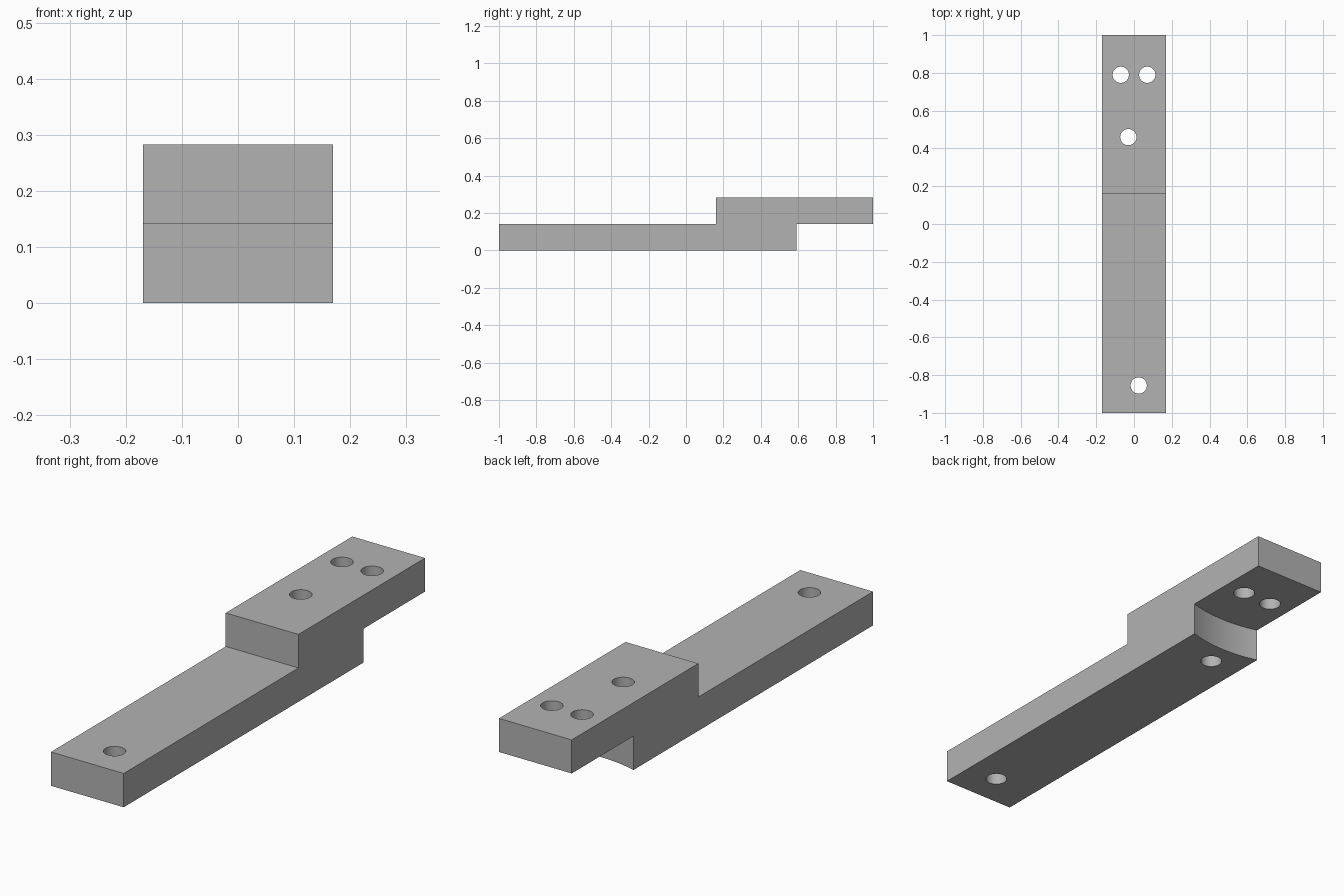
import bpy
import bmesh
import math

cube = bpy.data.objects.get("Cube")
if cube:
    bpy.data.objects.remove(cube, do_unlink=True)

HALF_W, STEP, TOP = 0.169, 0.142, 0.283
LOWER_END, UPPER_START = 0.59, 0.16
ARC_RADIUS = 0.6
HOLE_RADIUS = 0.043
HOLES = [(-0.07, 0.79), (0.07, 0.79), (-0.03, 0.46), (0.025, -0.855)]

grey = bpy.data.materials.new("plain grey")
grey.use_nodes = True
colour = (0.45, 0.45, 0.45, 1)
grey.diffuse_color = colour
grey.node_tree.nodes["Principled BSDF"].inputs["Base Color"].default_value = colour


def slab(name, outline, z0, z1):
    """Extrude a plan outline from z0 up to z1."""
    bm = bmesh.new()
    face = bm.faces.new([bm.verts.new((x, y, z0)) for x, y in outline])
    grown = bmesh.ops.extrude_face_region(bm, geom=[face])["geom"]
    verts = [v for v in grown if isinstance(v, bmesh.types.BMVert)]
    bmesh.ops.translate(bm, verts=verts, vec=(0, 0, z1 - z0))
    bmesh.ops.recalc_face_normals(bm, faces=bm.faces)
    mesh = bpy.data.meshes.new(name)
    bm.to_mesh(mesh)
    bm.free()
    mesh.materials.append(grey)
    obj = bpy.data.objects.new(name, mesh)
    bpy.context.collection.objects.link(obj)
    return obj


def combine(target, other, operation):
    """Apply an exact boolean and discard the second solid."""
    mod = target.modifiers.new(operation, "BOOLEAN")
    mod.operation, mod.solver, mod.object = operation, "EXACT", other
    bpy.context.view_layer.objects.active = target
    bpy.ops.object.modifier_apply(modifier=mod.name)
    bpy.data.objects.remove(other, do_unlink=True)


# Lower bar, with a shallow concave arc across its back end
half_angle = math.asin(HALF_W / ARC_RADIUS)
centre_y = LOWER_END + ARC_RADIUS * math.cos(half_angle)
steps = 24
angles = [half_angle * (1 - 2 * i / steps) for i in range(steps + 1)]
arc = [(ARC_RADIUS * math.sin(a), centre_y - ARC_RADIUS * math.cos(a)) for a in angles]
bracket = slab("stepped_bar", [(-HALF_W, -1), (HALF_W, -1)] + arc, 0, STEP)

# Upper bar, overlapping the back of the lower one
upper = slab("upper_bar", [(-HALF_W, UPPER_START), (HALF_W, UPPER_START),
                           (HALF_W, 1), (-HALF_W, 1)], STEP, TOP)
combine(bracket, upper, "UNION")

# Bolt holes straight through
turns = [2 * math.pi * i / 48 for i in range(48)]
for x, y in HOLES:
    circle = [(x + HOLE_RADIUS * math.cos(t), y + HOLE_RADIUS * math.sin(t)) for t in turns]
    combine(bracket, slab("hole_cutter", circle, -0.1, TOP + 0.1), "DIFFERENCE")

# Smooth curved walls, crisp edges
bpy.ops.object.select_all(action="DESELECT")
bracket.select_set(True)
bpy.context.view_layer.objects.active = bracket
bpy.ops.object.shade_smooth_by_angle(angle=math.radians(30))
